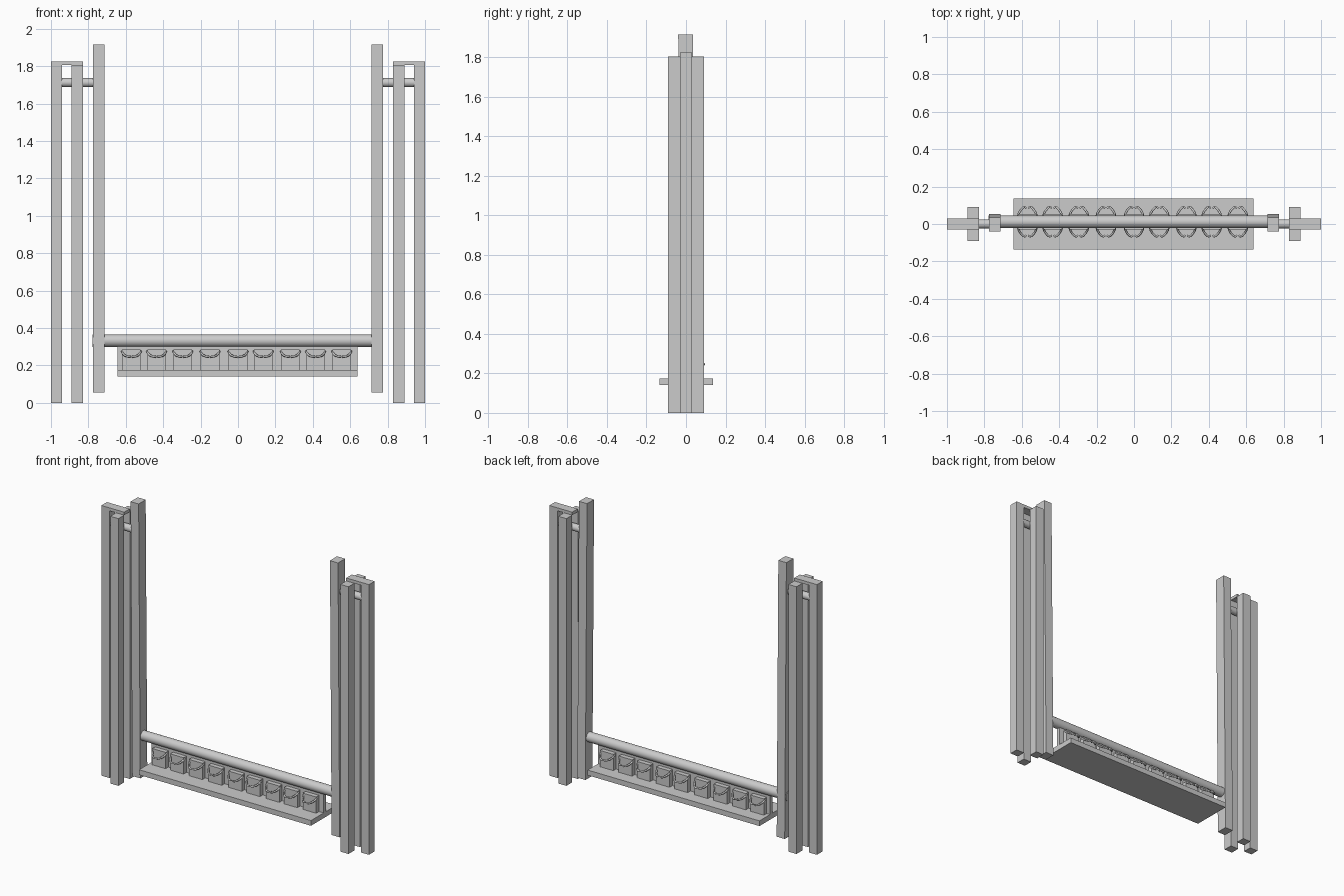
import bpy, bmesh, math
from mathutils import Matrix, Vector

if "Cube" in bpy.data.objects:
    bpy.data.objects.remove(bpy.data.objects["Cube"])


def box(name, x0, x1, y0, y1, z0, z1):
    bm = bmesh.new()
    bmesh.ops.create_cube(bm, size=1)
    bmesh.ops.scale(bm, vec=(x1 - x0, y1 - y0, z1 - z0), verts=bm.verts)
    bmesh.ops.translate(bm, vec=((x0 + x1) / 2, (y0 + y1) / 2, (z0 + z1) / 2), verts=bm.verts)
    me = bpy.data.meshes.new(name)
    bm.to_mesh(me)
    bm.free()
    ob = bpy.data.objects.new(name, me)
    bpy.context.collection.objects.link(ob)
    return ob


def rod(name, x0, x1, y, z, r):
    bpy.ops.mesh.primitive_cylinder_add(vertices=32, radius=r, depth=x1 - x0,
                                        location=((x0 + x1) / 2, y, z),
                                        rotation=(0, math.pi / 2, 0))
    ob = bpy.context.object
    ob.name = name
    bpy.ops.object.shade_smooth_by_angle(angle=math.radians(40))
    return ob


def strap(name, points, r):
    cu = bpy.data.curves.new(name, 'CURVE')
    cu.dimensions = '3D'
    cu.bevel_depth = r
    cu.bevel_resolution = 1
    cu.use_fill_caps = True
    sp = cu.splines.new('POLY')
    sp.points.add(len(points) - 1)
    for p, co in zip(sp.points, points):
        p.co = (*co, 1)
    ob = bpy.data.objects.new(name, cu)
    bpy.context.collection.objects.link(ob)
    return ob


def span(s, a, b):
    return sorted((s * a, s * b))


# Swing pivots on the axles, hanging slightly off vertical
pivot = Vector((0, 0, 1.712))
tilt = Matrix.Translation(pivot) @ Matrix.Rotation(0.0095, 4, 'X') @ Matrix.Translation(-pivot)

for s, side in ((-1, "left"), (1, "right")):
    # Fixed frame: outer post, front and back posts, cap and axle
    box(f"{side}_outer_post", *span(s, 0.94, 1.0), -0.03, 0.03, 0, 1.805)
    box(f"{side}_front_post", *span(s, 0.83, 0.89), -0.092, -0.03, 0, 1.805)
    box(f"{side}_back_post", *span(s, 0.83, 0.89), 0.03, 0.092, 0, 1.805)
    box(f"{side}_cap", *span(s, 0.83, 1.0), -0.03, 0.03, 1.805, 1.825)
    rod(f"{side}_axle", *span(s, 0.74, 0.95), 0, 1.712, 0.024)
    # Swing arm
    arm = box(f"{side}_swing_arm", *span(s, 0.715, 0.775), -0.0375, 0.0375, 0.055, 1.915)
    arm.matrix_world = tilt

# Log, hanging board and foot platform
rod("cross_log", -0.778, 0.74, 0.012, 0.332, 0.033)
box("centre_board", -0.645, 0.64, 0.0, 0.024, 0.17, 0.31)
box("platform", -0.645, 0.64, -0.135, 0.137, 0.14, 0.175)

# Nine blocks, each with a sagging split strap front and back
arc = [(0.05, 0.028, 0.276), (0.046, 0.045, 0.264), (0.036, 0.062, 0.254),
       (0.022, 0.077, 0.248), (0.013, 0.079, 0.246), (0.005, 0.072, 0.246)]
for i, x in enumerate((-0.57, -0.435, -0.295, -0.15, 0.0, 0.135, 0.28, 0.415, 0.555)):
    box(f"block_{i}", x - 0.05, x + 0.05, -0.03, 0.054, 0.17, 0.285)
    for sx in (-1, 1):
        for sy in (-1, 1):
            strap(f"strap_{i}", [(x + sx * a, 0.012 + sy * b, c) for a, b, c in arc], 0.006)
